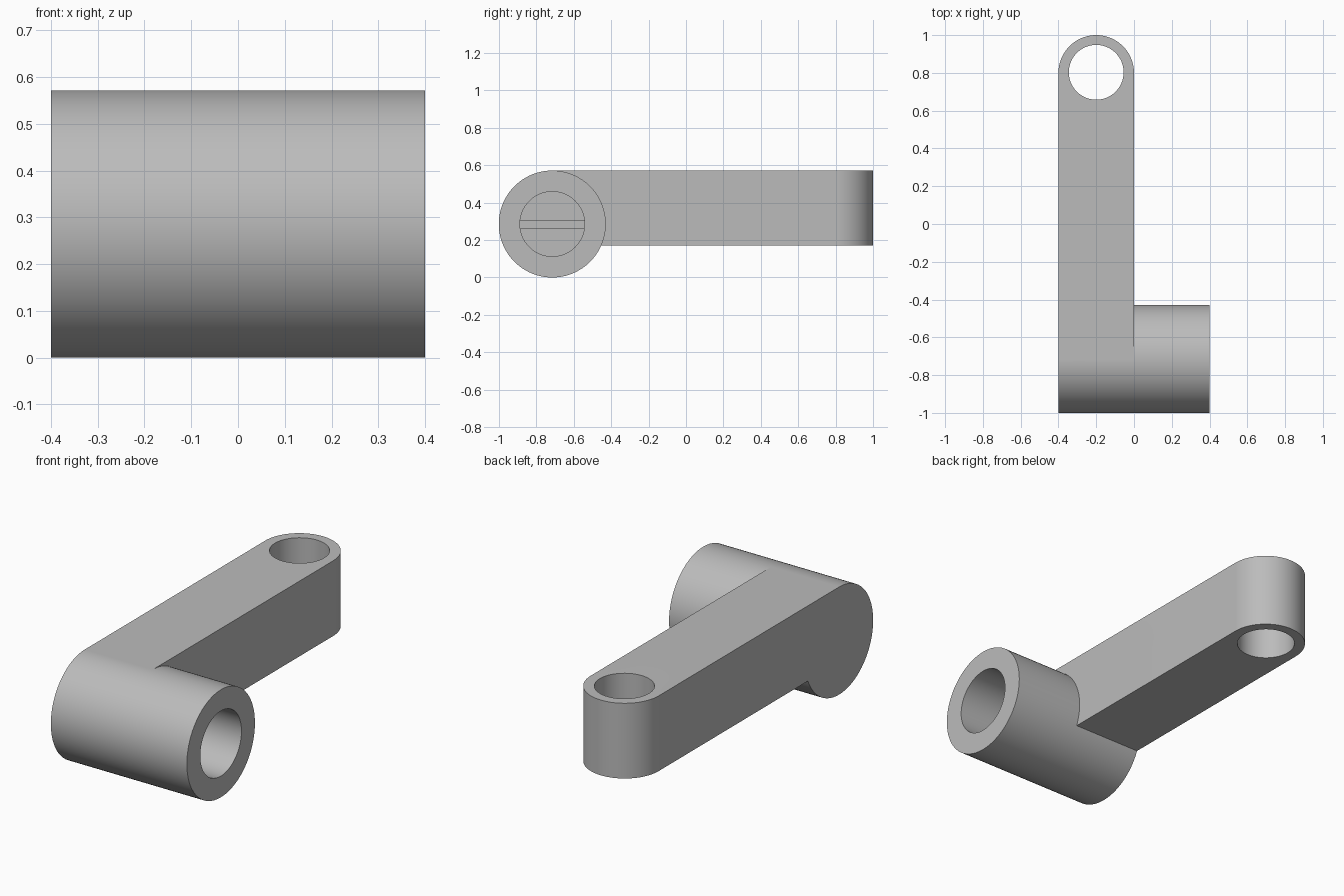
import bpy, bmesh, math
from mathutils import Matrix

if "Cube" in bpy.data.objects:
    bpy.data.objects.remove(bpy.data.objects["Cube"], do_unlink=True)

HUB_Y, HUB_Z, HUB_R = -0.715, 0.286, 0.286
BORE_R, BORE_FLOOR = 0.173, -0.2
ARM_W, EYE_Y = 0.4, 0.8

grey = bpy.data.materials.new("light_grey")
grey.use_nodes = True
colour = (0.5, 0.5, 0.5, 1)
grey.diffuse_color = colour
grey.node_tree.nodes["Principled BSDF"].inputs["Base Color"].default_value = colour


def add_object(name, bm):
    bmesh.ops.recalc_face_normals(bm, faces=bm.faces)
    mesh = bpy.data.meshes.new(name)
    bm.to_mesh(mesh)
    bm.free()
    mesh.materials.append(grey)
    obj = bpy.data.objects.new(name, mesh)
    bpy.context.collection.objects.link(obj)
    return obj


def cylinder(name, radius, length, centre, along_x=False):
    bm = bmesh.new()
    turn = Matrix.Rotation(math.pi / 2, 4, 'Y') if along_x else Matrix()
    bmesh.ops.create_cone(bm, cap_ends=True, segments=96, radius1=radius, radius2=radius,
                          depth=length, matrix=Matrix.Translation(centre) @ turn)
    return add_object(name, bm)


def box(name, size, centre):
    bm = bmesh.new()
    bmesh.ops.create_cube(bm, size=1, matrix=Matrix.Translation(centre) @ Matrix.Diagonal((*size, 1)))
    return add_object(name, bm)


def combine(target, other, operation):
    """Apply a boolean and remove the helper."""
    other.hide_render = True
    mod = target.modifiers.new(operation, 'BOOLEAN')
    mod.operation, mod.object, mod.solver = operation, other, 'EXACT'
    bpy.context.view_layer.objects.active = target
    bpy.ops.object.modifier_apply(modifier=mod.name)
    bpy.data.objects.remove(other, do_unlink=True)


# Arm: flat bar with a rounded far end, extruded upward
r = ARM_W / 2
outline = [(-ARM_W, HUB_Y), (0, HUB_Y)]
outline += [(-r + r * math.cos(math.pi * i / 48), EYE_Y + r * math.sin(math.pi * i / 48)) for i in range(49)]
bm = bmesh.new()
base = bm.faces.new([bm.verts.new((x, y, 2 * HUB_R - ARM_W)) for x, y in outline])
top = bmesh.ops.extrude_face_region(bm, geom=[base])
bmesh.ops.translate(bm, vec=(0, 0, ARM_W), verts=[v for v in top["geom"] if isinstance(v, bmesh.types.BMVert)])
arm = add_object("arm", bm)

# Hub: horizontal cylinder joined to the arm
crank = cylinder("crank_body", HUB_R, 0.8, (0, HUB_Y, HUB_Z), along_x=True)
combine(crank, arm, 'UNION')

# Blind bore in the hub and through hole in the arm end
bore = cylinder("bore_cutter", BORE_R, 1.0, (BORE_FLOOR + 0.5, HUB_Y, HUB_Z), along_x=True)
combine(crank, bore, 'DIFFERENCE')
combine(crank, cylinder("eye_cutter", 0.145, 1.0, (-r, EYE_Y + 0.003, 0.37)), 'DIFFERENCE')

# Drive key across the bore floor
key = box("drive_key", (0.12, 2 * BORE_R + 0.01, 0.05), (BORE_FLOOR + 0.04, HUB_Y, HUB_Z - 0.003))

# Smooth the round walls and keep the edges crisp
bpy.ops.object.select_all(action='DESELECT')
crank.select_set(True)
bpy.context.view_layer.objects.active = crank
bpy.ops.object.shade_smooth_by_angle(angle=math.radians(25))
